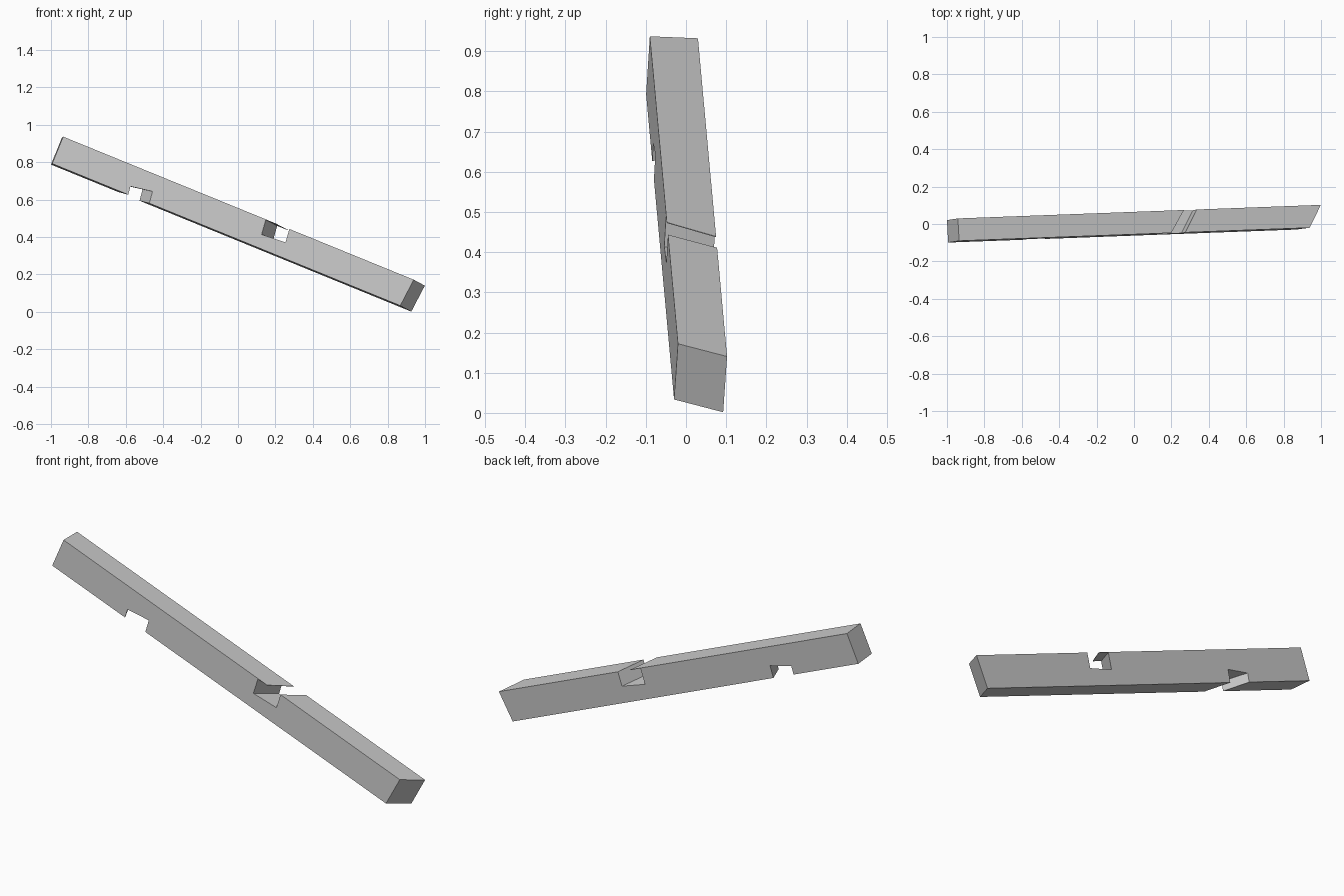
import bpy
import bmesh
from mathutils import Vector

if "Cube" in bpy.data.objects:
    bpy.data.objects.remove(bpy.data.objects["Cube"], do_unlink=True)

# Single plain grey
grey = bpy.data.materials.new("plain_grey")
grey.use_nodes = True
grey.diffuse_color = (0.6, 0.6, 0.6, 1)
grey.node_tree.nodes["Principled BSDF"].inputs["Base Color"].default_value = (0.6, 0.6, 0.6, 1)

# Beam axes: along, across and up, from the upper front left corner
ORIGIN = Vector((-0.935, -0.09, 0.937))
ALONG = Vector((1.875, 0.07, -0.765)).normalized()
ACROSS = Vector((-0.0065, 0.12, -0.005))
ACROSS = (ACROSS - ALONG * ACROSS.dot(ALONG)).normalized()
UP = ALONG.cross(ACROSS)
WIDTH, HEIGHT = 0.12, 0.156


def local(u, v, w):
    return ORIGIN + ALONG * u + ACROSS * v + UP * w


def on_front(x, z):
    """Point of the beam's front face seen at x, z."""
    p = Vector((x, ORIGIN.y, z))
    p.y -= ACROSS.dot(p - ORIGIN) / ACROSS.y
    return p


def loft(name, start, end):
    """Solid between two matching four-sided outlines."""
    bm = bmesh.new()
    a = [bm.verts.new(p) for p in start]
    b = [bm.verts.new(p) for p in end]
    bm.faces.new(a)
    bm.faces.new(b[::-1])
    for i in range(4):
        j = (i + 1) % 4
        bm.faces.new((a[j], a[i], b[i], b[j]))
    bmesh.ops.recalc_face_normals(bm, faces=bm.faces)
    mesh = bpy.data.meshes.new(name)
    bm.to_mesh(mesh)
    bm.free()
    mesh.materials.append(grey)
    obj = bpy.data.objects.new(name, mesh)
    bpy.context.collection.objects.link(obj)
    return obj


def cut_notch(beam, left, right, side, slant):
    """Cut a slanted slot whose floor runs from left to right."""
    a, b = on_front(*left), on_front(*right)
    side = Vector((side[0], 0, side[1]))
    slant = Vector(slant)
    outline = [a, b, b + side, a + side]
    cutter = loft("notch_cutter", [p - slant * 0.5 for p in outline],
                  [p + slant * 1.6 for p in outline])
    cutter.hide_render = True
    mod = beam.modifiers.new("notch", 'BOOLEAN')
    mod.operation = 'DIFFERENCE'
    mod.solver = 'EXACT'
    mod.object = cutter
    bpy.context.view_layer.objects.active = beam
    bpy.ops.object.modifier_apply(modifier=mod.name)
    bpy.data.objects.remove(cutter, do_unlink=True)


# Beam, square at the upper end and mitred at the lower end
corners = [(0, 0), (WIDTH, 0), (WIDTH, -HEIGHT), (0, -HEIGHT)]
lengths = [2.026, 2.097, 2.082, 2.011]
beam = loft("beam", [local(0, v, w) for v, w in corners],
            [local(u, v, w) for u, (v, w) in zip(lengths, corners)])

# Notch in the underside, then notch in the upper side
cut_notch(beam, (-0.575, 0.671), (-0.457, 0.644), (-0.03, -0.1), (-0.054, 0.12, 0.011))
cut_notch(beam, (0.126, 0.414), (0.254, 0.372), (0.032, 0.125), (0.06, 0.12, -0.031))

# Thin lip of the upper face reaching over the upper notch
lip = [(1.168, 0), (1.226, 0), (1.306, WIDTH), (1.238, WIDTH)]
loft("notch_lip", [local(u, v, 0) for u, v in lip],
     [local(u, v, -0.002) for u, v in lip])
